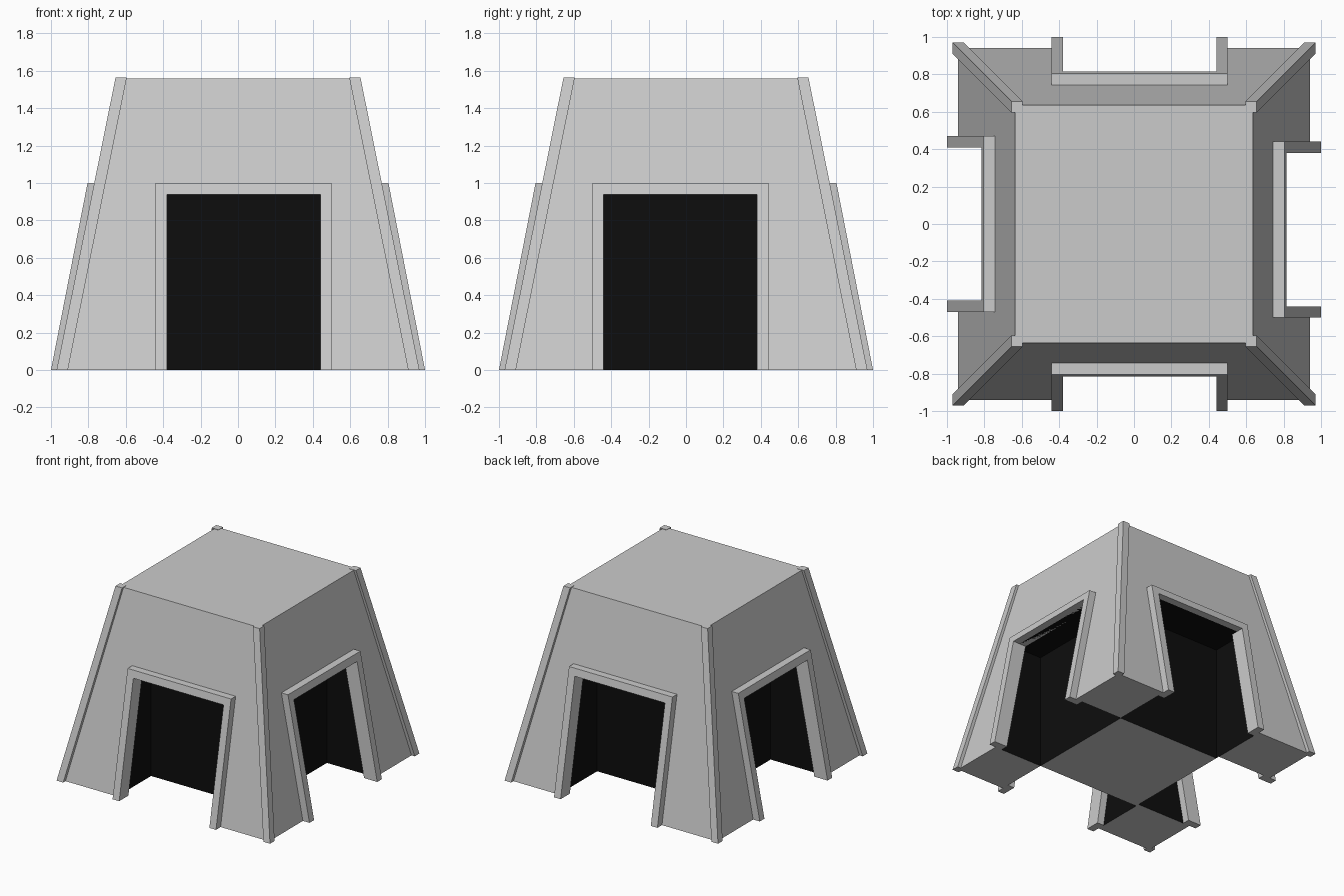
import bpy, bmesh
from mathutils import Matrix, Vector
from math import pi

if "Cube" in bpy.data.objects:
    bpy.data.objects.remove(bpy.data.objects["Cube"])

B, T, H = 0.94, 0.635, 1.56        # base half width, top half width, height
W, OPEN_H, F = 0.47, 0.94, 0.06    # half doorway, alcove height, trim width
# centre offset along the wall and alcove back-wall distance: front, right, back, left
SIDES = [(0.03, 0.5), (-0.03, 0.5), (-0.03, 0.44), (0.0, 0.44)]

black = bpy.data.materials.new("dark_interior")
black.diffuse_color = (0.004, 0.004, 0.004, 1)
black.use_nodes = True
black.node_tree.nodes["Principled BSDF"].inputs["Base Color"].default_value = black.diffuse_color


def wall(z):
    return B + (T - B) * z / H


def place(side, u, d, z):
    """Point on a side: u along the wall, d outward from the centre."""
    return Matrix.Rotation(side * pi / 2, 3, 'Z') @ Vector((u, -d, z))


def make(name, faces, mat=None):
    bm = bmesh.new()
    for f in faces:
        pts = []
        for p in f:
            if all((p - q).length > 1e-4 for q in pts):
                pts.append(p)
        bm.faces.new([bm.verts.new(p) for p in pts])
    if mat is None:
        bmesh.ops.remove_doubles(bm, verts=bm.verts, dist=1e-5)
    me = bpy.data.meshes.new(name)
    bm.to_mesh(me)
    bm.free()
    ob = bpy.data.objects.new(name, me)
    bpy.context.collection.objects.link(ob)
    if mat:
        me.materials.append(mat)
    return ob


def loft(a, b):
    """Closed solid between two outlines, a facing outward."""
    n = len(a)
    return [a, b[::-1]] + [[a[i], b[i], b[(i + 1) % n], a[(i + 1) % n]] for i in range(n)]


walls, base = [], []
for s, (c, din) in enumerate(SIDES):
    u0, u1 = c - W, c + W
    P = lambda u, d, z: place(s, u, d, z)

    # sloping wall with doorway notch
    outline = [(-B, 0), (u0, 0), (u0, OPEN_H), (u1, OPEN_H), (u1, 0), (B, 0), (T, H), (-T, H)]
    walls.append([P(u, wall(z), z) for u, z in outline])

    # black alcove: back, two cheeks, ceiling
    h, o = OPEN_H, wall(OPEN_H)
    left = [P(u0, B, 0), P(u0, din, 0), P(u0, din, h), P(u0, o, h)]
    right = [P(u1, B, 0), P(u1, din, 0), P(u1, din, h), P(u1, o, h)]
    back = [left[1], right[1], right[2], left[2]]
    ceiling = [left[3], left[2], right[2], right[3]]
    make(f"alcove_{s}", [left, right[::-1], back, ceiling], black)

    # doorway trim, leaning with the wall
    arch = [(u0, 0), (u0 + F, 0), (u0 + F, 1 - F), (u1 - F, 1 - F),
            (u1 - F, 0), (u1, 0), (u1, 1), (u0, 1)]
    make(f"door_frame_{s}", loft([P(u, wall(z) + F, z) for u, z in arch],
                                 [P(u, wall(z) - F, z) for u, z in arch]))

    # underside of the corner pier
    n = (s + 1) % 4
    nc, nd = SIDES[n]
    base.append([P(B, B, 0), P(u1, B, 0), P(u1, din, 0),
                 place(n, nc - W, nd, 0), place(n, nc - W, B, 0)])

    # square corner post
    def square(k, z):
        return [P(k + a * F / 2, k + b * F / 2, z)
                for a, b in ((-1, 1), (1, 1), (1, -1), (-1, -1))]
    make(f"corner_post_{s}", loft(square(T - 0.01, H + 0.003), square(B, 0)))

# roof and core underside
walls.append([place(s, -T, T, H) for s in range(4)])
base.append([Vector(p) for p in ((-0.44, -0.5, 0), (-0.44, 0.44, 0), (0.5, 0.44, 0), (0.5, -0.5, 0))])
make("tower_walls", walls)
make("underside", base)
